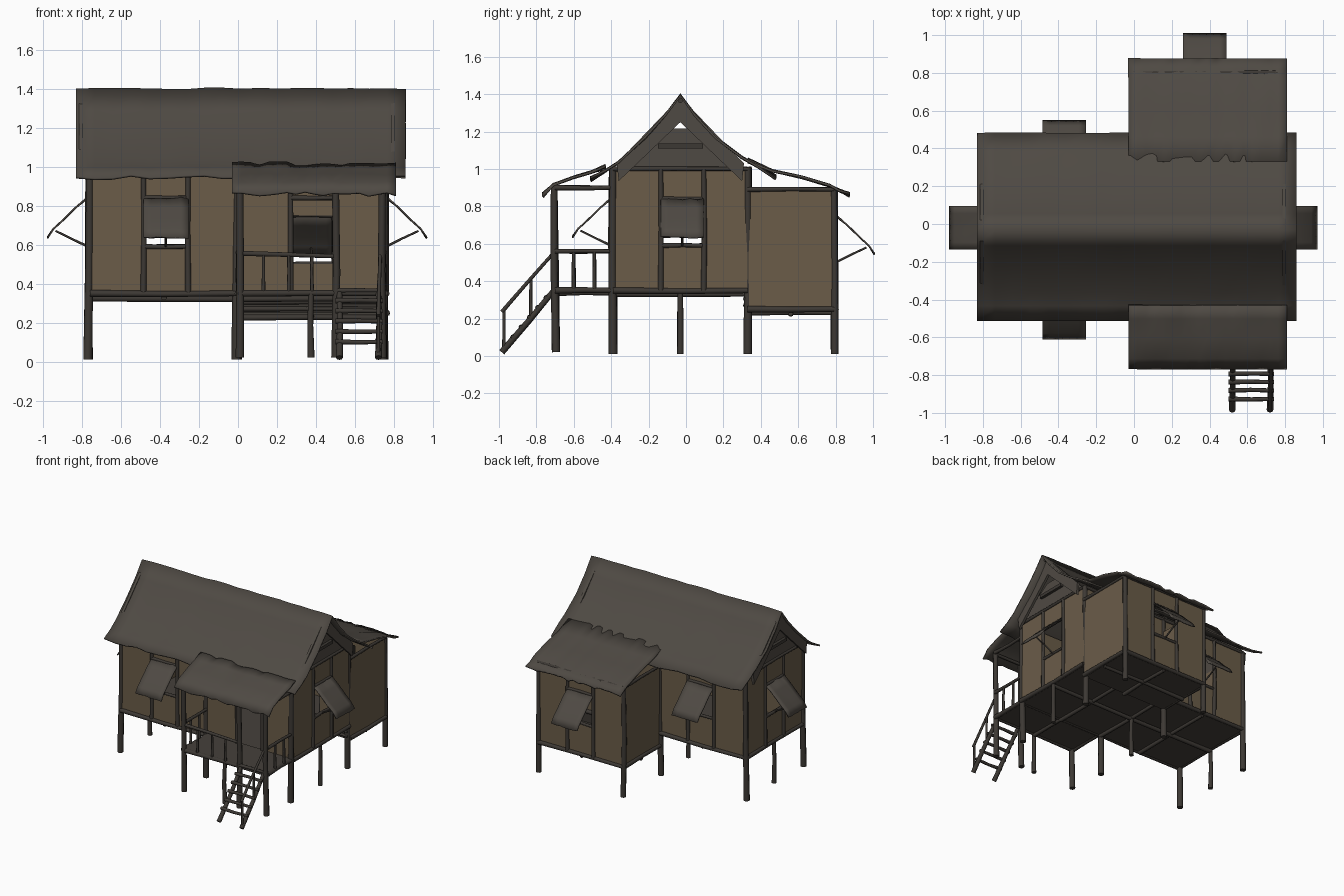
import bpy, bmesh, math, random
from mathutils import Vector

random.seed(4)
if "Cube" in bpy.data.objects:
    bpy.data.objects.remove(bpy.data.objects["Cube"])


def material(name, rgb):
    m = bpy.data.materials.new(name)
    m.use_nodes = True
    m.diffuse_color = (*rgb, 1)
    m.node_tree.nodes["Principled BSDF"].inputs["Base Color"].default_value = (*rgb, 1)
    return m


THATCH = material("weathered thatch", (0.078, 0.068, 0.057))
WALL = material("woven wall tan", (0.145, 0.107, 0.066))
WOOD = material("dark timber", (0.046, 0.040, 0.034))
FLOOR = material("floor boards", (0.060, 0.052, 0.043))


def finish(name, bm, mat, smooth=False):
    bmesh.ops.recalc_face_normals(bm, faces=bm.faces)
    me = bpy.data.meshes.new(name)
    bm.to_mesh(me)
    bm.free()
    me.materials.append(mat)
    me.polygons.foreach_set("use_smooth", [smooth] * len(me.polygons))
    ob = bpy.data.objects.new(name, me)
    bpy.context.scene.collection.objects.link(ob)
    return ob


def box(name, a, b, mat):
    a, b = Vector(a), Vector(b)
    bm = bmesh.new()
    bmesh.ops.create_cube(bm, size=1)
    for v in bm.verts:
        v.co = (a + b) / 2 + Vector([v.co[i] * abs(b[i] - a[i]) for i in range(3)])
    return finish(name, bm, mat)


def log(name, a, b, r=0.014, mat=WOOD):
    """Round pole with a slight bend and taper"""
    a, b = Vector(a), Vector(b)
    d = b - a
    rot = d.to_track_quat("Z", "Y")
    bend = Vector((random.uniform(-1, 1), random.uniform(-1, 1), 0)) * r * 0.3
    bm = bmesh.new()
    rings = []
    for t, s in ((0, 1.1), (0.5, 0.95), (1, 0.9)):
        off = bend if t == 0.5 else Vector()
        rings.append([bm.verts.new(a + d * t + rot @ (off + Vector(
            (math.cos(k * math.pi / 4), math.sin(k * math.pi / 4), 0)) * r * s)) for k in range(8)])
    for lo, hi in zip(rings, rings[1:]):
        for k in range(8):
            bm.faces.new((lo[k], lo[k - 1], hi[k - 1], hi[k]))
    bm.faces.new(rings[0])
    bm.faces.new(rings[-1])
    ob = finish(name, bm, mat, True)
    for p in ob.data.polygons:
        p.use_smooth = len(p.vertices) == 4
    return ob


def sheet(name, rows, n, jitter, mat=THATCH, thick=0.012):
    """Thin wavy sheet; each row is a start and an end point"""
    bm = bmesh.new()
    grid = []
    for i, (a, b) in enumerate(rows):
        edge = 1.6 if i in (0, len(rows) - 1) else 0.6
        grid.append([bm.verts.new(Vector(a).lerp(Vector(b), k / n) + Vector(
            (0, 0, random.uniform(-jitter, jitter) * edge))) for k in range(n + 1)])
    for lo, hi in zip(grid, grid[1:]):
        for k in range(n):
            bm.faces.new((lo[k], lo[k + 1], hi[k + 1], hi[k]))
    ob = finish(name, bm, mat, True)
    mod = ob.modifiers.new("thickness", "SOLIDIFY")
    mod.thickness = thick
    mod.offset = 0
    return ob


def site(x, y, nx, ny):
    """Map along-wall, outward and height to the world"""
    return lambda u, o, z: (x - ny * u + nx * o, y + nx * u + ny * o, z)


def wall(name, P, u0, u1, z0, z1, hole=None):
    parts = [(u0, u1, z0, z1)]
    if hole:
        w, h0, h1 = hole
        parts = [(u0, -w, z0, z1), (w, u1, z0, z1), (-w, w, h1, z1)]
        if h0 > z0:
            parts.append((-w, w, z0, h0))
    for a, b, c, d in parts:
        box(name, P(a, -0.008, c), P(b, 0.008, d), WALL)
    log(name + "_sill", P(u0, 0.01, z0), P(u1, 0.01, z0), 0.016)
    log(name + "_plate", P(u0, 0.01, z1), P(u1, 0.01, z1), 0.012)
    if hole:
        for s in (-w, w):
            log(name + "_stud", P(s, 0.01, z0), P(s, 0.01, z1), 0.014)
        for h in (h0, h1):
            if h > z0:
                log(name + "_rail", P(-w, 0.01, h), P(w, 0.01, h), 0.012)


def flap(P, top):
    prof = ((0, 0), (0.06, -0.05), (0.12, -0.11), (0.175, -0.16), (0.205, -0.205))
    sheet("window_flap", [(P(-0.115, o + 0.012, top + z), P(0.115, o + 0.012, top + z))
                          for o, z in prof], 6, 0.003, THATCH, 0.008)
    log("flap_prop", P(0, 0.01, top - 0.25), P(0, 0.175, top - 0.17), 0.006)


# Walls, windows and doors
X0, XM, X1 = -0.76, 0.0, 0.75
Y0, Y1, Y2, YP = -0.39, 0.33, 0.79, -0.70
FZ, BZ, TOP = 0.35, 0.25, 1.0
WIN = (0.115, 0.59, 0.84)
front, back = site(-0.37, Y0, 0, -1), site(-0.37, Y1, 0, 1)
left, right = site(X1, -0.02, 1, 0), site(X0, -0.02, -1, 0)
room = site(0.375, Y2, 0, 1)
wall("front_wall", front, -0.39, 0.37, FZ, TOP, WIN)
wall("back_wall", back, -0.37, 0.39, FZ, TOP, WIN)
wall("left_wall", left, -0.37, 0.35, FZ, TOP, WIN)
wall("right_wall", right, -0.35, 0.37, FZ, TOP, WIN)
wall("door_wall", site(0.385, Y0, 0, -1), -0.385, 0.365, FZ, TOP, (0.115, FZ, 0.84))
wall("inner_wall", site(0.385, Y1, 0, 1), -0.365, 0.385, FZ, TOP, (0.115, FZ, 0.84))
wall("room_back_wall", room, -0.375, 0.375, BZ, 0.89, (0.115, 0.5, 0.75))
wall("room_left_wall", site(X1, 0.56, 1, 0), -0.23, 0.23, BZ, 0.89)
wall("room_right_wall", site(XM, 0.56, -1, 0), -0.23, 0.23, BZ, 0.89)
for P in (front, back, left, right):
    flap(P, 0.84)
flap(room, 0.75)

# Floors and the beams beneath them
box("main_floor", (X0, Y0, 0.34), (X1, Y1, 0.36), FLOOR)
box("porch_floor", (XM, YP, 0.345), (X1, Y0, 0.365), FLOOR)
box("room_floor", (XM, Y1, 0.24), (X1, Y2, 0.26), FLOOR)
box("room_step", (XM, Y1 - 0.008, BZ), (X1, Y1 + 0.008, FZ), WOOD)
for z in (0.27, 0.305):
    log("step_batten", (XM, Y1 - 0.012, z), (X1, Y1 - 0.012, z), 0.012)
for x in (-0.38, XM, 0.375):
    log("main_joist", (x, Y0, 0.33), (x, Y1, 0.33), 0.014)
log("main_girder", (X0, -0.03, 0.325), (X1, -0.03, 0.325), 0.016)
log("room_joist", (0.375, Y1, 0.23), (0.375, Y2, 0.23), 0.014)
log("room_girder", (XM, 0.56, 0.225), (X1, 0.56, 0.225), 0.014)
log("porch_joist", (0.375, YP, 0.335), (0.375, Y0, 0.335), 0.014)
for x in (XM, X1):
    log("porch_side_beam", (x, YP, FZ), (x, Y0, FZ), 0.016)
    log("porch_top_beam", (x, YP, 0.9), (x, Y0, 0.9), 0.013)
log("porch_front_beam", (XM, YP, FZ), (X1, YP, FZ), 0.016)
log("porch_eave_beam", (XM, YP, 0.89), (X1, YP, 0.89), 0.013)

# Posts standing on the ground
for x in (X0, XM, X1):
    for y in (Y0, Y1):
        log("house_post", (x - 0.01, y, 0.01), (x, y, TOP + 0.01), 0.021)
for x in (X0, XM, X1):
    log("middle_post", (x, -0.03, 0.01), (x, -0.03, 0.34), 0.016)
for x in (XM, X1):
    log("room_post", (x, Y2 + 0.005, 0.01), (x, Y2, 0.9), 0.019)
for x in (0.01, 0.5, 0.74):
    log("porch_post", (x, YP + 0.005, 0.02), (x, YP - 0.005, 0.91), 0.02)
log("short_post", (0.375, YP, 0.02), (0.375, YP, 0.35), 0.016)

# Porch railing
log("front_rail", (0.01, YP, 0.555), (0.5, YP, 0.54), 0.012)
for x in (0.13, 0.26, 0.38):
    log("front_baluster", (x, YP, 0.36), (x, YP, 0.55), 0.009)
for x in (XM, X1):
    log("side_rail", (x, YP, 0.56), (x, Y0, 0.56), 0.012)
    for y in (-0.6, -0.49):
        log("side_baluster", (x, y, 0.36), (x, y, 0.56), 0.01)

# Ladder steps with one handrail
foot, head = Vector((0, -0.985, 0.02)), Vector((0, -0.69, 0.37))
for x in (0.52, 0.72):
    log("stair_stringer", foot + Vector((x, 0, 0)), head + Vector((x, 0, 0)), 0.016)
for k in range(6):
    p = foot.lerp(head, 0.2 + k * 0.15) + Vector((0, 0, 0.012))
    log("stair_tread", p + Vector((0.5, 0, 0)), p + Vector((0.74, 0, 0)), 0.012)
log("stair_handrail", (0.72, -0.985, 0.235), (0.73, YP, 0.56), 0.01)
for t in (0.04, 0.53):
    p = foot.lerp(head, t) + Vector((0.72, 0, 0))
    log("stair_rail_post", p, p + Vector((0, 0, 0.21)), 0.009)

# Roofs
SLOPE = ((-0.51, 0.945), (-0.43, 0.99), (-0.36, 1.035), (-0.22, 1.165), (-0.11, 1.285),
         (-0.03, 1.395), (0.05, 1.285), (0.16, 1.165), (0.30, 1.06), (0.38, 1.015), (0.48, 0.955))
PORCH = ((-0.765, 0.86), (-0.71, 0.915), (-0.6, 0.955), (-0.5, 0.985), (-0.43, 1.01))
ROOM = ((0.33, 1.045), (0.46, 0.99), (0.62, 0.955), (0.77, 0.91), (0.82, 0.885), (0.875, 0.86))
for name, prof, xa, xb in (("main_roof", SLOPE, -0.83, 0.86), ("porch_roof", PORCH, -0.03, 0.81),
                           ("room_roof", ROOM, -0.03, 0.81)):
    sheet(name, [((xa, y, z), (xb, y, z)) for y, z in prof], 18, 0.007)


# Gable ends: infill, collar beam and wide rafters
def plate(name, pts, x, mat, depth=0.016):
    bm = bmesh.new()
    f = bm.faces.new([bm.verts.new((x - depth / 2, y - 0.03, z)) for y, z in pts])
    out = bmesh.ops.extrude_face_region(bm, geom=[f])["geom"]
    for v in out:
        if isinstance(v, bmesh.types.BMVert):
            v.co.x += depth
    return finish(name, bm, mat)


for x, s in ((X1, 1), (X0, -1)):
    plate("gable_infill", ((-0.35, 1.0), (0.35, 1.0), (0.27, 1.08), (0.06, 1.215), (-0.06, 1.215),
                           (-0.27, 1.08)), x, THATCH)
    box("collar_beam", (x, -0.15, 1.11), (x + s * 0.03, 0.09, 1.135), WOOD)
    for m in (-1, 1):
        plate("gable_rafter", ((0, 1.385), (m * 0.34, 1.03), (m * 0.33, 0.935), (m * 0.24, 1.02),
                               (0, 1.25)), x + s * 0.045, THATCH, 0.02)
log("ridge_pole", (-0.81, -0.03, 1.365), (0.83, -0.03, 1.365), 0.014)
